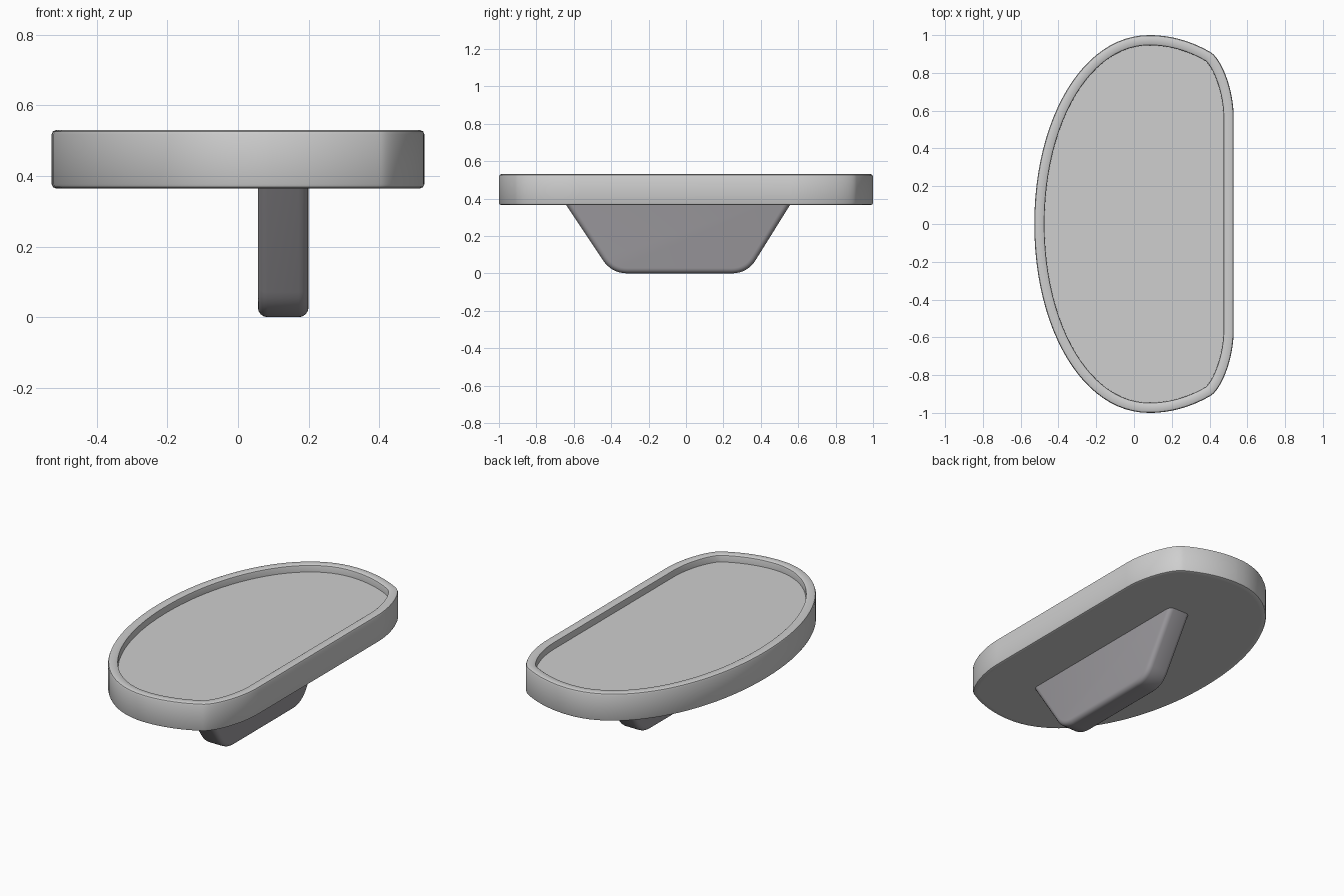
import bpy, bmesh
from math import pi, cos, sin
from mathutils import Vector
from mathutils.geometry import interpolate_bezier

if "Cube" in bpy.data.objects:
    bpy.data.objects.remove(bpy.data.objects["Cube"])


def material(name, rgb):
    m = bpy.data.materials.new(name)
    m.diffuse_color = (*rgb, 1)
    m.use_nodes = True
    m.node_tree.nodes["Principled BSDF"].inputs["Base Color"].default_value = m.diffuse_color
    return m


def finish(bm, name, mat):
    bmesh.ops.recalc_face_normals(bm, faces=bm.faces)
    mesh = bpy.data.meshes.new(name)
    bm.to_mesh(mesh)
    bm.free()
    ob = bpy.data.objects.new(name, mesh)
    bpy.context.collection.objects.link(ob)
    mesh.materials.append(mat)
    bpy.ops.object.select_all(action='DESELECT')
    ob.select_set(True)
    bpy.context.view_layer.objects.active = ob
    bpy.ops.object.shade_smooth_by_angle(angle=0.6)
    return ob


light_grey = material("light grey", (0.62, 0.62, 0.62))
stem_grey = material("warm mid grey", (0.33, 0.32, 0.34))

# Tray outline: half of a rounded D shape, mirrored across y = 0
segments = [((-.528, 0), (-.528, .56), (-.27, 1), (.08, 1)),
            ((.08, 1), (.2, 1), (.31, .965), (.405, .91)),
            ((.405, .91), (.46, .878), (.528, .72), (.528, .56))]
half = []
for seg in segments:
    pts = interpolate_bezier(*[Vector((*p, 0)) for p in seg], 25)
    half += pts[:-1]
half.append(Vector((.528, .56, 0)))
outline = half + [Vector((p.x, -p.y, 0)) for p in reversed(half[1:])]
count = len(outline)


def ring(inset, z):
    out = []
    for i, p in enumerate(outline):
        t = (outline[(i + 1) % count] - outline[i - 1]).normalized()
        out.append((p.x + t.y * inset, p.y - t.x * inset, z))
    return out


# Tray: rings from the underside, up the outer wall, over the rim, into the recess
bm = bmesh.new()
profile = [(.03, .365), (.012, .365), (.0035, .3685), (0, .377), (0, .518),
           (.0035, .5265), (.012, .53), (.046, .53), (.052, .526), (.054, .518), (.054, .488)]
rings = [[bm.verts.new(c) for c in ring(*p)] for p in profile]
for a, b in zip(rings, rings[1:]):
    for i in range(count):
        j = (i + 1) % count
        bm.faces.new((a[i], a[j], b[j], b[i]))
bm.faces.new(rings[0])
bm.faces.new(rings[-1])
finish(bm, "tray", light_grey)

# Stem: tapered block below the tray with rounded lower corners
top_z = .42
corners = [(Vector((-.677, top_z)), Vector((-.397, 0)), Vector((.328, 0))),
           (Vector((-.397, 0)), Vector((.328, 0)), Vector((.59, top_z)))]
side = [corners[0][0]]
for before, c, after in corners:
    a = c + (before - c).normalized() * .085
    b = c + (after - c).normalized() * .085
    for i in range(9):
        t = i / 8
        side.append(a * (1 - t) ** 2 + c * 2 * t * (1 - t) + b * t ** 2)
side.append(corners[1][2])

bm = bmesh.new()
left = [bm.verts.new((.056, p.x, p.y)) for p in side]
right = [bm.verts.new((.2, p.x, p.y)) for p in side]
bm.faces.new(left)
bm.faces.new(right)
n = len(side)
for i in range(n):
    j = (i + 1) % n
    bm.faces.new((left[i], left[j], right[j], right[i]))
bmesh.ops.recalc_face_normals(bm, faces=bm.faces)
# Round the long side edges, leaving the buried top alone
edges = [e for e in bm.edges
         if abs(e.verts[0].co.x - e.verts[1].co.x) < 1e-5
         and not all(v.co.z > top_z - .001 for v in e.verts)]
bmesh.ops.bevel(bm, geom=edges, offset=.028, segments=4, profile=.5, affect='EDGES')
finish(bm, "stem", stem_grey)
